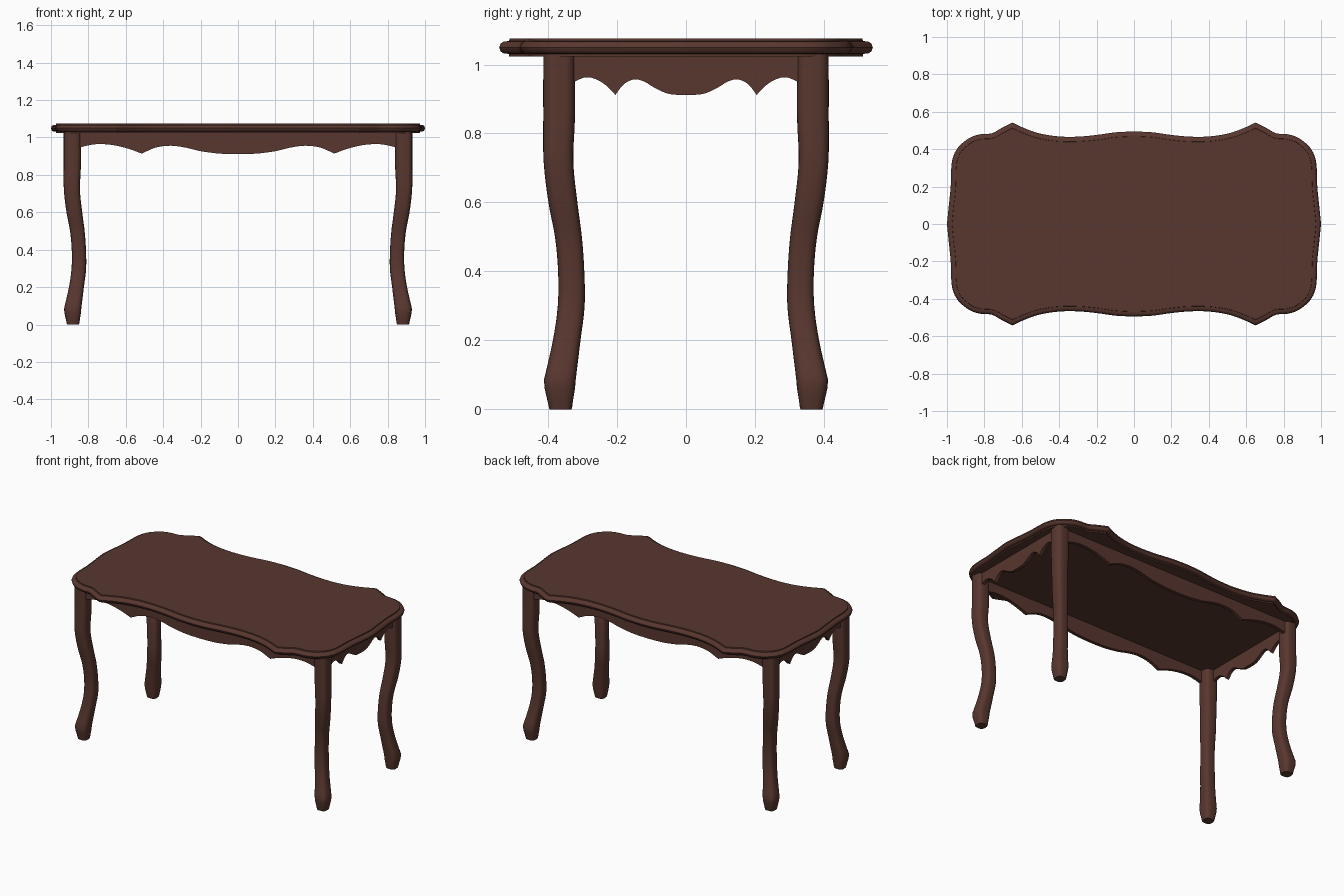
import bpy, bmesh, math
from mathutils import Vector

if "Cube" in bpy.data.objects:
    bpy.data.objects.remove(bpy.data.objects["Cube"])

wood = bpy.data.materials.new("dark brown wood")
wood.diffuse_color = (0.098, 0.038, 0.028, 1)
wood.use_nodes = True
wood.node_tree.nodes["Principled BSDF"].inputs["Base Color"].default_value = wood.diffuse_color


def spline(pts, n=5):
    """Smooth curve through the points (Catmull-Rom)."""
    p = [Vector(q) for q in pts]
    p = [2 * p[0] - p[1]] + p + [2 * p[-1] - p[-2]]
    out = []
    for i in range(1, len(p) - 2):
        a, b, c, d = p[i - 1:i + 3]
        for k in range(n):
            t = k / n
            out.append(0.5 * (2 * b + (c - a) * t + (2 * a - 5 * b + 4 * c - d) * t * t
                              + (3 * b - a - 3 * c + d) * t ** 3))
    return out + [p[-2]]


def finish(bm, name):
    bmesh.ops.recalc_face_normals(bm, faces=bm.faces)
    me = bpy.data.meshes.new(name)
    bm.to_mesh(me)
    bm.free()
    me.materials.append(wood)
    ob = bpy.data.objects.new(name, me)
    bpy.context.collection.objects.link(ob)
    bpy.ops.object.select_all(action='DESELECT')
    ob.select_set(True)
    bpy.context.view_layer.objects.active = ob
    bpy.ops.object.shade_smooth_by_angle(angle=math.radians(35))
    return ob


def loft(rings, name):
    """Skin closed rings of equal length and cap both ends."""
    bm = bmesh.new()
    vs = [[bm.verts.new(p) for p in r] for r in rings]
    n = len(vs[0])
    for a, b in zip(vs, vs[1:]):
        for i in range(n):
            j = (i + 1) % n
            bm.faces.new((a[i], a[j], b[j], b[i]))
    bm.faces.new(vs[0])
    bm.faces.new(vs[-1])
    return finish(bm, name)


# Table top: quarter outline with a cusp, mirrored, then swept by an edge moulding
quarter = spline([(0, .495), (.1, .49), (.2, .476), (.3, .467), (.4, .468), (.5, .483),
                  (.58, .51), (.65, .542)], 4)
quarter += spline([(.65, .542), (.71, .512), (.76, .485), (.82, .48), (.88, .46), (.94, .41),
                   (.97, .35), (.978, .28), (.98, .2), (.99, .1), (1, 0)], 4)[1:]
half = quarter + [Vector((p.x, -p.y)) for p in quarter[-2::-1]]
outline = half + [Vector((-p.x, p.y)) for p in half[-2:0:-1]]


def inset(pts, d):
    res = []
    for i, p in enumerate(pts):
        t1 = (p - pts[i - 1]).normalized()
        t2 = (pts[(i + 1) % len(pts)] - p).normalized()
        n1, n2 = Vector((t1.y, -t1.x)), Vector((t2.y, -t2.x))
        res.append(p + (n1 + n2) * d / (1 + n1.dot(n2)))
    return res


moulding = [(.026, 1.023), (.026, 1.031), (.012, 1.032), (.004, 1.038), (0, 1.05),
            (.004, 1.061), (.012, 1.067), (.026, 1.068), (.027, 1.075)]
loft([[(p.x, p.y, z) for p in inset(outline, d)] for d, z in moulding], "table_top")

# Cabriole legs: (height, y centre, half width), shifted diagonally along the S curve
shaft = spline([(1.03, .368, .046), (.85, .368, .046), (.72, .370, .043), (.6, .357, .042),
                (.5, .341, .039), (.4, .333, .038), (.3, .333, .039), (.2, .346, .040),
                (.085, .366, .046)], 4)
foot = [Vector(v) for v in ((.06, .366, .044), (.03, .365, .038), (.008, .364, .034),
                            (0, .364, .032))]


def leg_ring(z, c, h, sx, sy):
    ring = []
    for k in range(32):
        a = math.tau * k / 32
        u, v = [math.copysign(abs(f) ** (2 / 3), f) for f in (math.cos(a), math.sin(a))]
        ring.append((sx * (c + .518 + h * u), sy * (c + h * v), z))
    return ring


for sx, side in ((-1, "left"), (1, "right")):
    for sy, end in ((-1, "front"), (1, "back")):
        loft([leg_ring(*s, sx, sy) for s in shaft + foot], f"{end}_{side}_leg")

# Scalloped aprons: lower edge from centre to cusp to leg, mirrored
long_edge = spline([(0, .911), (.1, .914), (.2, .927), (.28, .946), (.36, .956), (.44, .946),
                    (.515, .914)])
long_edge += spline([(.515, .914), (.58, .938), (.66, .958), (.74, .965), (.8, .958),
                     (.86, .942)])[1:]
short_edge = spline([(0, .911), (.05, .915), (.09, .932), (.12, .95), (.15, .957),
                     (.18, .943), (.205, .912)])
short_edge += spline([(.205, .912), (.23, .938), (.26, .957), (.29, .963), (.32, .952),
                      (.345, .94)])[1:]


def apron(edge, place, name):
    full = [(-p.x, p.y) for p in edge[:0:-1]] + [(p.x, p.y) for p in edge]
    bm = bmesh.new()
    rows = [[(bm.verts.new(place(u, w, z)), bm.verts.new(place(u, w, 1.03)))
             for u, z in full] for w in (-.011, .011)]
    a, b = rows
    for i in range(len(full) - 1):
        for q in ((a[i][0], a[i + 1][0], a[i + 1][1], a[i][1]),
                  (b[i][0], b[i + 1][0], b[i + 1][1], b[i][1]),
                  (a[i][0], a[i + 1][0], b[i + 1][0], b[i][0]),
                  (a[i][1], a[i + 1][1], b[i + 1][1], b[i][1])):
            bm.faces.new(q)
    for i in (0, -1):
        bm.faces.new((a[i][0], a[i][1], b[i][1], b[i][0]))
    finish(bm, name)


for s, l, r in ((-1, "front", "left"), (1, "back", "right")):
    apron(long_edge, lambda u, w, z: (u, s * .385 + w, z), f"{l}_apron")
    apron(short_edge, lambda u, w, z: (s * .9 + w, u, z), f"{r}_apron")
